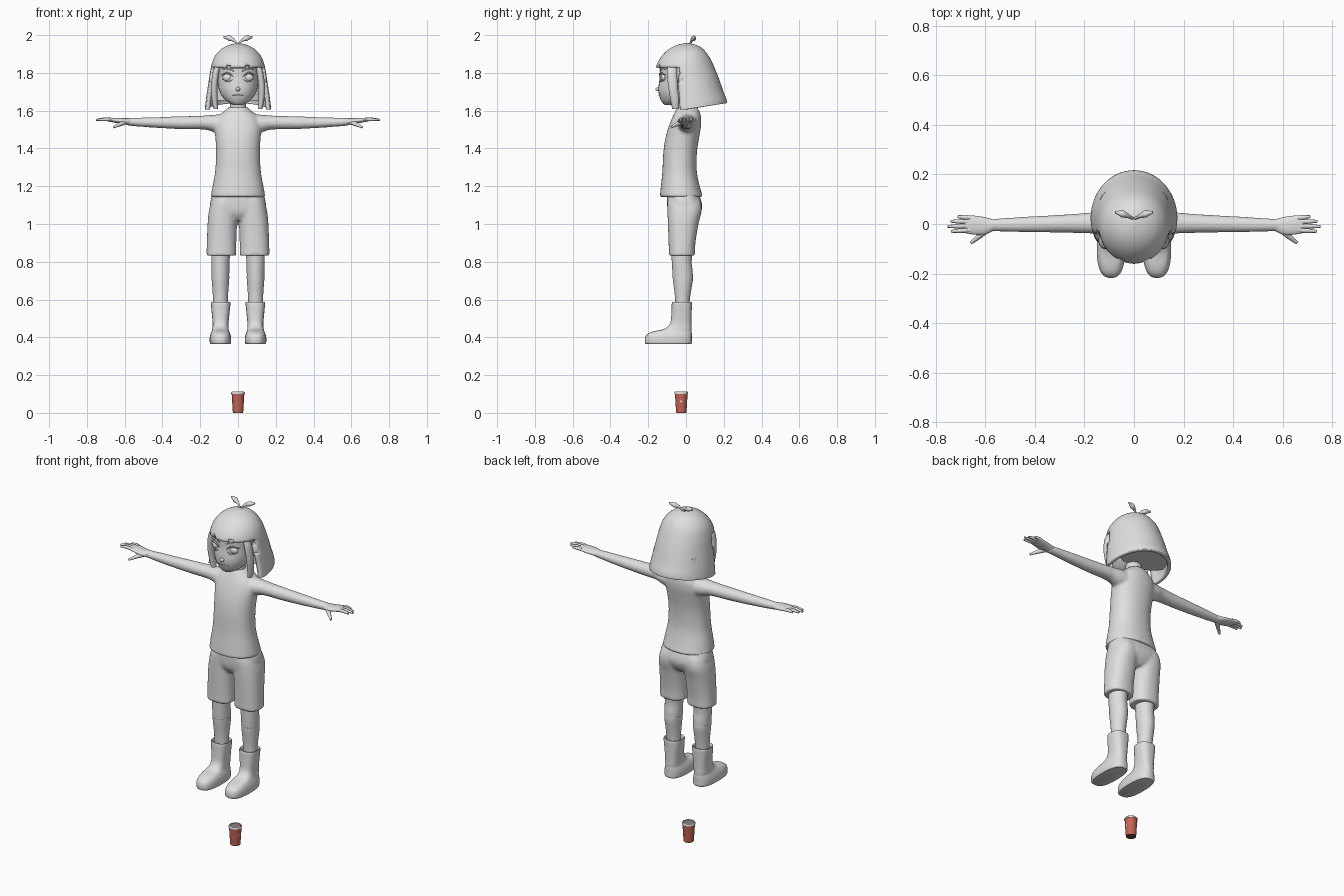
import bpy, bmesh, math
from mathutils import Vector

cube = bpy.data.objects.get("Cube")
if cube:
    bpy.data.objects.remove(cube, do_unlink=True)


def material(name, rgb):
    m = bpy.data.materials.new(name)
    m.use_nodes = True
    m.diffuse_color = (*rgb, 1)
    node = next(n for n in m.node_tree.nodes if n.type == 'BSDF_PRINCIPLED')
    node.inputs["Base Color"].default_value = (*rgb, 1)
    return m


GREY = material("plain grey", (0.74, 0.74, 0.74))
RED = material("cup red", (0.56, 0.13, 0.09))
DARK = material("dark brown", (0.14, 0.05, 0.035))
LID = material("lid white", (0.75, 0.74, 0.72))
SHADE = material("lid grey", (0.25, 0.24, 0.23))


def finish(ob, mirror=False, fuse=0, thick=0, angle=45):
    """Smooth shading, then mirror, shell or fuse modifiers."""
    bpy.ops.object.select_all(action='DESELECT')
    ob.select_set(True)
    bpy.context.view_layer.objects.active = ob
    bpy.ops.object.shade_smooth_by_angle(angle=math.radians(angle))
    if mirror:
        mod = ob.modifiers.new("mirror", 'MIRROR')
        mod.use_mirror_merge = False
    if thick:
        mod = ob.modifiers.new("shell", 'SOLIDIFY')
        mod.thickness, mod.offset = thick, -1
    if fuse:
        mod = ob.modifiers.new("fuse", 'REMESH')
        mod.mode, mod.voxel_size, mod.use_smooth_shade = 'VOXEL', fuse, True
        mod = ob.modifiers.new("soften", 'SMOOTH')
        mod.factor, mod.iterations = 0.5, 8
    return ob


def add(name, bm, mat, **kw):
    bmesh.ops.recalc_face_normals(bm, faces=bm.faces)
    me = bpy.data.meshes.new(name)
    bm.to_mesh(me)
    bm.free()
    me.materials.append(mat)
    ob = bpy.data.objects.new(name, me)
    bpy.context.collection.objects.link(ob)
    return finish(ob, **kw)


def spline(rows, k):
    """Catmull-Rom steps between rows of numbers."""
    vs = [Vector(r) for r in rows]
    out = []
    for i in range(len(vs) - 1):
        a, b, c, d = vs[max(i - 1, 0)], vs[i], vs[i + 1], vs[min(i + 2, len(vs) - 1)]
        for j in range(k):
            t = j / k
            out.append(b + (c - a) * (t / 2) + (a * 2 - b * 5 + c * 4 - d) * (t * t / 2)
                       + (b * 3 - a - c * 3 + d) * (t ** 3 / 2))
    return out + [vs[-1]]


def loft(bm, rows, axis='z', k=4, p=2, n=32, end=True):
    """Rows: position on axis, centre, half width, low edge, high edge."""
    rings = []
    for t, c, h, lo, hi in spline(rows, k):
        ring = []
        for i in range(n):
            f = 2 * math.pi * i / n
            s, co = math.sin(f), math.cos(f)
            a = c + h * math.copysign(abs(s) ** (2 / p), s)
            b = (lo + hi) / 2 - (hi - lo) / 2 * math.copysign(abs(co) ** (2 / p), co)
            ring.append(bm.verts.new((a, b, t) if axis == 'z' else (t, a, b)))
        rings.append(ring)
    for r, q in zip(rings, rings[1:]):
        for i in range(n):
            bm.faces.new((r[i], r[(i + 1) % n], q[(i + 1) % n], q[i]))
    bm.faces.new(rings[0])
    if end:
        bm.faces.new(rings[-1])
    return bm


def part(name, rows, mat=GREY, axis='z', k=4, p=2, **kw):
    return add(name, loft(bmesh.new(), rows, axis, k, p), mat, **kw)


def ball(name, loc, size, mat=GREY, mirror=False):
    bm = bmesh.new()
    bmesh.ops.create_uvsphere(bm, u_segments=20, v_segments=12, radius=1)
    for v in bm.verts:
        v.co = Vector(loc) + Vector(a * b for a, b in zip(v.co, size))
    return add(name, bm, mat, mirror=mirror)


def tube(name, pts, radii, mirror=False):
    cu = bpy.data.curves.new(name, 'CURVE')
    cu.dimensions, cu.bevel_depth, cu.bevel_resolution = '3D', 1, 2
    cu.use_fill_caps, cu.resolution_u = True, 6
    s = cu.splines.new('BEZIER')
    s.bezier_points.add(len(pts) - 1)
    for bp, co, r in zip(s.bezier_points, pts, radii):
        bp.co, bp.radius = co, r
        bp.handle_left_type = bp.handle_right_type = 'AUTO'
    cu.materials.append(GREY)
    ob = bpy.data.objects.new(name, cu)
    bpy.context.collection.objects.link(ob)
    bpy.ops.object.select_all(action='DESELECT')
    ob.select_set(True)
    bpy.context.view_layer.objects.active = ob
    bpy.ops.object.convert(target='MESH')
    return finish(bpy.context.view_layer.objects.active, mirror=mirror, angle=70)


# Shirt and arms, fused into one skin
body = loft(bmesh.new(), [
    (1.143, 0, .145, -.139, .09), (1.2, 0, .135, -.133, .073), (1.28, 0, .121, -.125, .057),
    (1.38, 0, .116, -.12, .058), (1.46, 0, .12, -.108, .07), (1.52, 0, .125, -.09, .08),
    (1.565, 0, .11, -.072, .08), (1.6, 0, .07, -.055, .07), (1.62, 0, .048, -.045, .055)], p=2.2)
for side in (1, -1):
    loft(body, [
        (side * .08, .005, .055, 1.475, 1.582), (side * .13, .005, .05, 1.487, 1.578),
        (side * .18, .004, .042, 1.5, 1.574), (side * .3, .001, .036, 1.502, 1.57),
        (side * .45, -.002, .031, 1.51, 1.565), (side * .59, -.005, .024, 1.521, 1.561)], axis='x')
add("shirt_and_arms", body, GREY, fuse=.007)

# Hands
part("hand", [
    (.57, -.005, .024, 1.522, 1.56), (.605, -.008, .036, 1.528, 1.56),
    (.65, -.004, .038, 1.536, 1.562), (.685, -.002, .034, 1.542, 1.56)], axis='x', mirror=True)
for name, y, tip in (("little", .027, .712), ("ring", .01, .74),
                     ("middle", -.009, .752), ("index", -.027, .738)):
    tube(name + "_finger", [(.66, y * .9, 1.551), ((.66 + tip) / 2, y, 1.554), (tip, y * 1.1, 1.551)],
         (.0098, .0095, .0055), True)
tube("thumb", [(.595, -.022, 1.54), (.625, -.05, 1.528), (.658, -.077, 1.512)], (.014, .011, .006), True)

# Shorts, fused from hips and two legs
shorts = loft(bmesh.new(), [
    (1.02, 0, .04, -.07, .05), (1.055, 0, .12, -.093, .076), (1.1, 0, .148, -.1, .086),
    (1.165, 0, .134, -.1, .066)], p=2.6)
for side in (1, -1):
    loft(shorts, [
        (.832, side * .088, .079, -.091, .047), (.9, side * .087, .078, -.092, .05),
        (1.0, side * .083, .078, -.096, .066), (1.07, side * .078, .076, -.098, .083),
        (1.12, side * .07, .07, -.098, .078), (1.15, side * .06, .06, -.092, .06)], p=2.3)
add("shorts", shorts, GREY, fuse=.007)

# Legs, socks and boots
part("leg", [
    (.55, .093, .037, -.055, .015), (.62, .093, .039, -.058, .022), (.7, .093, .045, -.068, .035),
    (.75, .093, .047, -.072, .035), (.8, .093, .048, -.075, .03), (.88, .09, .052, -.08, .038)], mirror=True)
part("sock", [
    (.55, .093, .038, -.056, .016), (.62, .093, .04, -.059, .023), (.7, .093, .046, -.069, .036),
    (.725, .093, .047, -.071, .0362)], mirror=True)
part("boot", [
    (.365, .093, .052, -.212, .027), (.372, .093, .056, -.217, .031), (.395, .093, .057, -.217, .031),
    (.415, .093, .053, -.207, .031), (.43, .093, .047, -.178, .03), (.445, .093, .043, -.115, .03),
    (.475, .092, .042, -.084, .029), (.53, .092, .047, -.077, .03), (.582, .092, .052, -.075, .031),
    (.583, .092, .046, -.068, .024), (.565, .092, .044, -.064, .022)], p=2.6, mirror=True)

# Neck and head
part("neck", [(1.58, 0, .05, -.045, .055), (1.62, 0, .043, -.045, .04), (1.69, 0, .042, -.05, .035)])
part("head", [
    (1.63, 0, .022, -.112, -.07), (1.638, 0, .042, -.122, -.03), (1.655, 0, .066, -.133, .01),
    (1.685, 0, .09, -.143, .06), (1.72, 0, .103, -.146, .09), (1.78, 0, .112, -.139, .11),
    (1.84, 0, .115, -.135, .11), (1.9, 0, .085, -.095, .08), (1.93, 0, .045, -.05, .045)], p=2.1)
ball("ear", (.13, -.022, 1.765), (.022, .018, .046), mirror=True)
ball("nose", (0, -.145, 1.714), (.012, .016, .011))
ball("eye", (.054, -.119, 1.775), (.028, .015, .02), mirror=True)
tube("eyelash", [(.024, -.139, 1.781), (.053, -.136, 1.799), (.087, -.111, 1.789)], (.002, .005, .002), True)
tube("lower_lid", [(.027, -.138, 1.766), (.053, -.134, 1.754), (.081, -.116, 1.766)], (.001, .003, .001), True)
tube("eyebrow", [(.022, -.139, 1.81), (.052, -.129, 1.822), (.085, -.104, 1.82)], (.003, .004, .002), True)
tube("mouth", [(-.035, -.138, 1.684), (0, -.1435, 1.683), (.035, -.138, 1.684)], (.002, .003, .002))

# Bobbed hair: a dome cut open around the face, closed underneath
hair = loft(bmesh.new(), [
    (1.957, 0, .012, -.01, .015), (1.945, 0, .055, -.055, .062), (1.92, 0, .096, -.098, .097),
    (1.88, 0, .127, -.135, .126), (1.83, 0, .143, -.16, .15), (1.77, 0, .153, -.165, .174),
    (1.7, 0, .164, -.168, .198), (1.64, 0, .172, -.17, .214), (1.607, 0, .175, -.17, .217)], n=64, end=False)
opening = []
for f in hair.faces:
    c = f.calc_center_median()
    below = c.z < 1.829 and c.y < -.035
    notch = c.y < 0 and c.z < 1.845 and abs(abs(c.x) - .055) < .008
    if below or notch:
        opening.append(f)
bmesh.ops.delete(hair, geom=opening, context='FACES')
for v in hair.verts:
    if v.co.z < 1.7 and v.co.y > 0:
        v.co.z += .033 * v.co.y / .217 * (1.7 - v.co.z) / .093
add("hair", hair, GREY, thick=.02)
part("hair_underside", [(1.655, 0, .15, -.015, .197), (1.74, 0, .14, -.015, .17)], k=1)
part("side_lock", [
    (1.845, .103, .013, -.095, -.05), (1.8, .117, .017, -.101, -.048), (1.72, .126, .017, -.093, -.043),
    (1.65, .123, .015, -.081, -.036), (1.61, .117, .012, -.073, -.038)], mirror=True)
tube("hair_sprout", [(0, .02, 1.945), (.016, .028, 1.968), (.045, .04, 1.983), (.076, .048, 1.99)],
     (.005, .006, .0145, .005), True)

# Cup below the figure, with a small blank label
for name, mat, rows in (
        ("cup_base", DARK, [(0, .0255), (.004, .0265)]),
        ("cup_body", RED, [(.002, .0275), (.102, .0335)]),
        ("cup_rim", LID, [(.101, .036), (.107, .036), (.112, .033), (.112, .028), (.108, .027)]),
        ("cup_lid_center", SHADE, [(.107, .027), (.1095, .026)])):
    part(name, [(z, 0, r, -.025 - r, -.025 + r) for z, r in rows], mat, k=1, angle=30)
ball("cup_label", (.0305, -.025, .06), (.0015, .006, .006), LID)
